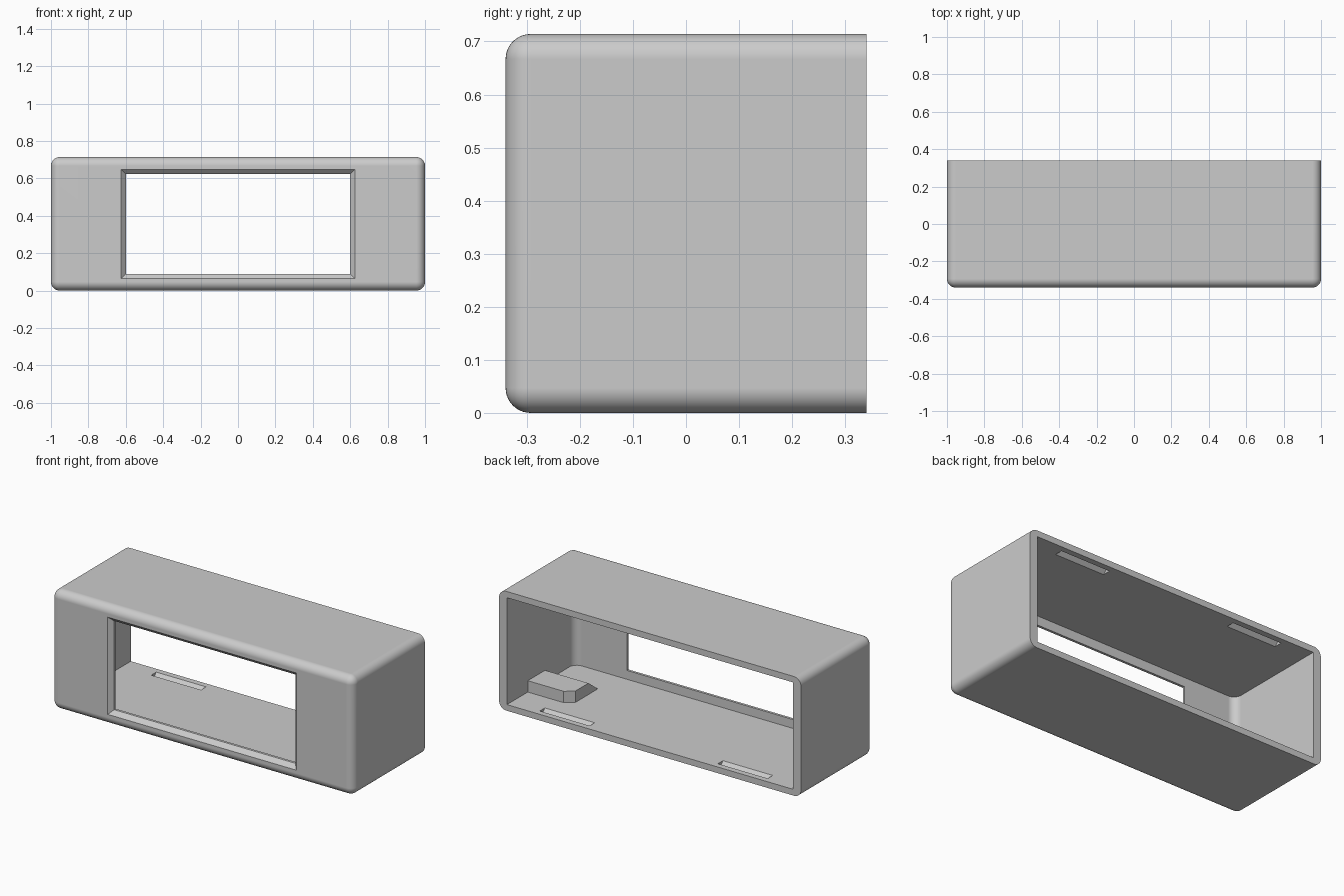
import bpy, bmesh
from math import sin, cos, pi

cube = bpy.data.objects.get("Cube")
if cube:
    bpy.data.objects.remove(cube, do_unlink=True)

grey = bpy.data.materials.new("plain grey")
grey.use_nodes = True
colour = (0.6, 0.6, 0.6, 1)
grey.diffuse_color = colour
grey.node_tree.nodes["Principled BSDF"].inputs["Base Color"].default_value = colour

WIDTH, DEPTH, HEIGHT = 2.0, 0.68, 0.714
RADIUS, SIDE, FLOOR, FRONT = 0.047, 0.052, 0.037, 0.04


def make_object(name, bm):
    bmesh.ops.recalc_face_normals(bm, faces=bm.faces)
    mesh = bpy.data.meshes.new(name)
    bm.to_mesh(mesh)
    bm.free()
    mesh.materials.append(grey)
    obj = bpy.data.objects.new(name, mesh)
    bpy.context.collection.objects.link(obj)
    return obj


def loft(name, rings):
    """Closed solid through rings with equal point counts."""
    bm = bmesh.new()
    loops = [[bm.verts.new(p) for p in ring] for ring in rings]
    for a, b in zip(loops, loops[1:]):
        for i in range(len(a)):
            j = (i + 1) % len(a)
            bm.faces.new((a[i], a[j], b[j], b[i]))
    bm.faces.new(loops[0])
    bm.faces.new(loops[-1])
    return make_object(name, bm)


def combine(target, tool, operation):
    mod = target.modifiers.new(tool.name, 'BOOLEAN')
    mod.object, mod.operation, mod.solver = tool, operation, 'EXACT'
    bpy.context.view_layer.objects.active = target
    bpy.ops.object.modifier_apply(modifier=mod.name)
    bpy.data.objects.remove(tool, do_unlink=True)


# Outer shell: every edge rounded except those around the open back
bm = bmesh.new()
bmesh.ops.create_cube(bm, size=1)
for v in bm.verts:
    v.co = (v.co.x * WIDTH, v.co.y * DEPTH, (v.co.z + 0.5) * HEIGHT)
rounded = [e for e in bm.edges if any(v.co.y < 0 for v in e.verts)]
bmesh.ops.bevel(bm, geom=rounded, offset=RADIUS, segments=10, profile=0.5,
                affect='EDGES', clamp_overlap=True)
housing = make_object("housing", bm)

# Cavity, with its upright front corners rounded
inner_x, inner_y = WIDTH / 2 - SIDE, -DEPTH / 2 + FRONT
plan = [(inner_x, 0.5), (-inner_x, 0.5)]
for sx, start in ((-1, pi), (1, 1.5 * pi)):
    for i in range(9):
        a = start + i * pi / 16
        plan.append((sx * (inner_x - RADIUS) + RADIUS * cos(a),
                     inner_y + RADIUS + RADIUS * sin(a)))
combine(housing, loft("cavity", [[(x, y, z) for x, y in plan]
                                 for z in (FLOOR, HEIGHT - FLOOR)]), 'DIFFERENCE')

# Front window with a chamfered outer rim
rings = []
for y, grow in ((-0.36, 0.045), (-0.315, 0), (-0.25, 0)):
    x, low, high = 0.6 + grow, 0.09 - grow, 0.622 + grow
    rings.append([(-x, y, low), (x, y, low), (x, y, high), (-x, y, high)])
combine(housing, loft("window", rings), 'DIFFERENCE')

# Four V-shaped snap grooves in the floor and ceiling
for side in (-1, 1):
    for flip in (False, True):
        section = [(0.247, FLOOR + 0.01), (0.315, FLOOR + 0.01), (0.281, FLOOR - 0.024)]
        groove = loft("snap_groove", [
            [(side * x, y, HEIGHT - z if flip else z) for y, z in section]
            for x in (0.425, 0.755)])
        combine(housing, groove, 'DIFFERENCE')

# Ramped block on the floor against the left wall, with one corner cut off
block = []
for z, ramp in ((0.02, -0.131), (0.105, -0.02)):
    block.append([(0.97, ramp, z), (0.97, 0.143, z), (0.71, 0.143, z),
                  (0.66, 0.103, z), (0.66, ramp, z)])
combine(housing, loft("floor_block", block), 'UNION')

# Smooth the rounded edges and keep flat walls flat
bpy.ops.object.select_all(action='DESELECT')
housing.select_set(True)
bpy.context.view_layer.objects.active = housing
bpy.ops.object.shade_smooth_by_angle(angle=pi / 9)
normals = housing.modifiers.new("flat_walls", 'WEIGHTED_NORMAL')
normals.keep_sharp = True
